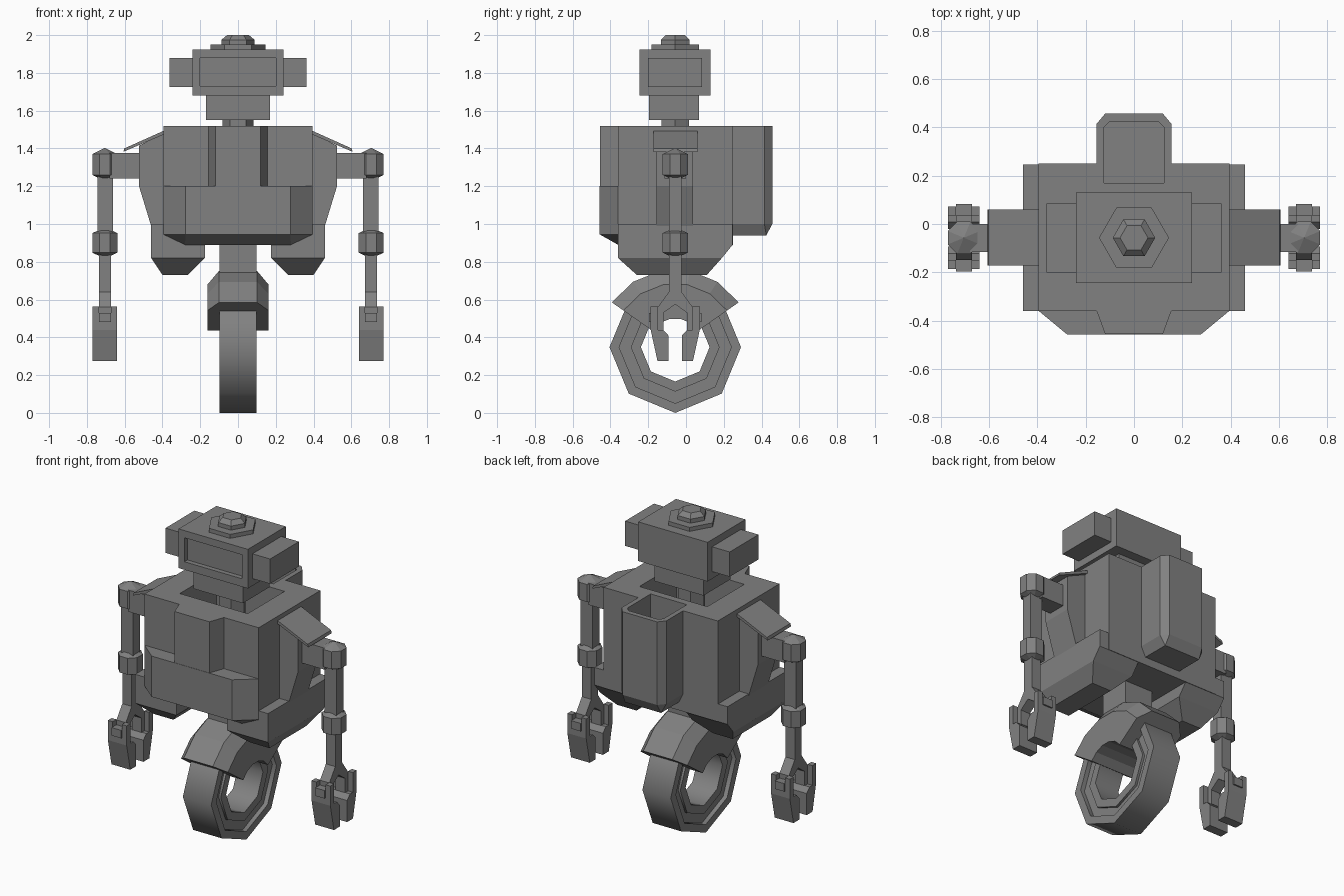
import bpy, bmesh, math

if "Cube" in bpy.data.objects:
    bpy.data.objects.remove(bpy.data.objects["Cube"])

YC = -0.057   # front-back centre line of head, arms and wheel

# Dark grey paint for every part
paint = bpy.data.materials.new("dark_grey")
paint.diffuse_color = (.22, .22, .22, 1)
paint.use_nodes = True
paint.node_tree.nodes["Principled BSDF"].inputs["Base Color"].default_value = paint.diffuse_color


def finish(name, bm):
    bmesh.ops.dissolve_limit(bm, angle_limit=0.01, verts=bm.verts, edges=bm.edges)
    bmesh.ops.recalc_face_normals(bm, faces=bm.faces)
    me = bpy.data.meshes.new(name)
    bm.to_mesh(me)
    bm.free()
    me.materials.append(paint)
    ob = bpy.data.objects.new(name, me)
    bpy.context.collection.objects.link(ob)
    return ob


def hull(name, pts):
    bm = bmesh.new()
    for p in pts:
        bm.verts.new(p)
    bmesh.ops.convex_hull(bm, input=bm.verts)
    return finish(name, bm)


def box(name, x0, x1, y0, y1, z0, z1):
    return hull(name, [(x, y, z) for x in (x0, x1) for y in (y0, y1) for z in (z0, z1)])


def prism(name, prof, axis, a, b):
    """Extrude a closed 2D profile along x, y or z from a to b."""
    def place(p, t):
        return {'x': (t, p[0], p[1]), 'y': (p[0], t, p[1]), 'z': (p[0], p[1], t)}[axis]
    bm = bmesh.new()
    r0 = [bm.verts.new(place(p, a)) for p in prof]
    r1 = [bm.verts.new(place(p, b)) for p in prof]
    n = len(prof)
    bm.faces.new(r0)
    bm.faces.new(r1[::-1])
    for i in range(n):
        bm.faces.new((r0[i], r0[(i + 1) % n], r1[(i + 1) % n], r1[i]))
    return finish(name, bm)


def sweep(name, prof, angles, cy, cz, closed):
    """Turn an (x, radius) profile around an x-directed axis."""
    bm = bmesh.new()
    rings = [[bm.verts.new((x, cy + r * math.cos(a), cz + r * math.sin(a))) for x, r in prof]
             for a in angles]
    n, m = len(rings), len(prof)
    for i in range(n if closed else n - 1):
        A, B = rings[i], rings[(i + 1) % n]
        for j in range(m):
            k = (j + 1) % m
            bm.faces.new((A[j], A[k], B[k], B[j]))
    if not closed:
        bm.faces.new(rings[0])
        bm.faces.new(rings[-1][::-1])
    return finish(name, bm)


def cut(ob, cutter):
    m = ob.modifiers.new("cut", 'BOOLEAN')
    m.operation = 'DIFFERENCE'
    m.solver = 'EXACT'
    m.object = cutter
    bpy.context.view_layer.objects.active = ob
    bpy.ops.object.modifier_apply(modifier=m.name)


def mirror(*obs):
    """Copy right-hand parts to the left."""
    for ob in obs:
        m = ob.modifiers.new("mirror", 'MIRROR')
        m.use_axis = (True, False, False)
        m.use_mirror_merge = False


def ngon(n, r, cx=0, turn=0):
    return [(cx + r * math.cos(2 * math.pi * (i + turn) / n),
             YC + r * math.sin(2 * math.pi * (i + turn) / n)) for i in range(n)]


# Head with recessed screen, ears, neck and top knob
head = box("head", -.24, .24, -.245, .13, 1.68, 1.925)
screen = box("screen_cutter", -.2, .2, -.3, -.215, 1.73, 1.88)
cut(head, screen)
mirror(box("ear", .24, .362, -.2, .085, 1.725, 1.88))
box("neck", -.17, .17, -.195, .07, 1.55, 1.68)
prism("neck_post", ngon(6, .083), 'z', 1.2, 1.55)
prism("knob_base", ngon(6, .145), 'z', 1.925, 1.95)
hull("knob", [(x, y, z) for r, z in ((.088, 1.95), (.088, 1.975), (.058, 2.0)) for x, y in ngon(6, r)])

# Torso, hollow at the top, with the chest column in front
plan = [(-.395, .25), (-.395, -.36), (-.155, -.36), (-.12, -.455),
        (.12, -.455), (.155, -.36), (.395, -.36), (.395, .25)]
torso = prism("torso", plan, 'z', .89, 1.52)
neck_well = box("neck_well_cutter", -.235, .235, -.24, .125, 1.3, 1.6)
column_end = box("column_end_cutter", -.3, .3, -.6, -.36, .8, 1.15)
cut(torso, neck_well)
cut(torso, column_end)

# Lower chest plate with chamfered corners and underside
plate = [(-.395, -.355), (-.395, -.36), (-.278, -.457), (.278, -.457), (.395, -.36), (.395, -.355)]
hull("chest_plate", [(x, y, z) for z in (.945, 1.2) for x, y in plate] +
     [(-.28, -.36, .89), (.28, -.36, .89)])

# Open backpack bin
bag_plan = [(-.155, .25), (-.155, .415), (-.12, .457), (.12, .457), (.155, .415), (.155, .25)]
bag = hull("backpack", [(x, y, z) for z in (1.0, 1.52) for x, y in bag_plan] +
           [(x, y, .94) for x in (-.125, .125) for y in (.25, .425)])
bin_hole = prism("bin_cutter", [(-.125, .17), (.125, .17), (.125, .4), (.1, .425), (-.1, .425), (-.125, .4)],
                 'z', 1.1, 1.6)
cut(torso, bin_hole)
cut(bag, bin_hole)
for c in (screen, neck_well, column_end, bin_hole):
    bpy.data.objects.remove(c)

# Hip blocks with tapered undersides
hip = hull("hip_block", [(x, y, z) for x in (.175, .46) for y, z in
                         ((-.36, 1.0), (.247, 1.0), (-.36, .82), (.247, .89), (.19, .82))] +
           [(x, y, .73) for x in (.265, .4) for y in (-.26, .11)])

# Shoulder mounts and sloped shoulder plates
mount = prism("shoulder_mount", [(.39, 1.48), (.524, 1.415), (.524, 1.2), (.46, .99), (.39, .99)],
              'y', -.155, .037)
flap = prism("shoulder_plate", [(.39, 1.495), (.602, 1.4), (.607, 1.382), (.39, 1.475)], 'y', -.172, .06)
rod = box("shoulder_rod", .51, .68, -.115, 0, 1.24, 1.375)


# Arms
def joint(name, z, h):
    """Octagonal joint with pointed top and bottom."""
    ring = ngon(8, .072, .705, .5)
    return hull(name, [(x, y, z + s * h * .62) for s in (-1, 1) for x, y in ring] +
                [(.705, YC, z - h), (.705, YC, z + h)])


shoulder = joint("shoulder_joint", 1.315, .088)
elbow = joint("elbow_joint", .9, .083)
upper = box("upper_arm", .662, .745, YC - .034, YC + .034, .9, 1.3)
half = [(.034, .895), (.034, .64), (.092, .56), (.092, .44), (.062, .44), (.062, .53)]
fore = prism("forearm", [(YC + a, z) for a, z in half] + [(YC, .575)] +
             [(YC - a, z) for a, z in half[::-1]], 'x', .672, .737)
mirror(hip, mount, flap, rod, shoulder, elbow, upper, fore)

# Gripper fingers with a pair of tabs and a peg around each palm arm
for s, side in ((-1, "front"), (1, "back")):
    f = prism(side + "_finger", [(YC + s * a, z) for a, z in
              ((.13, .48), (.13, .44), (.094, .275), (.036, .275), (.036, .41), (.065, .44), (.092, .44), (.092, .48))],
              'x', .64, .77)
    t1, t2 = [box(side + "_finger_tab", x, x + .033, *sorted((YC + s * .092, YC + s * .13)), .48, .563)
              for x in (.64, .737)]
    peg = box(side + "_finger_peg", .672, .737, *sorted((YC + s * .09, YC + s * .139)), .48, .53)
    mirror(f, t1, t2, peg)

# Wheel, grooved on both sides, with a smooth tread
rim = [(.098, .348), (.098, .297), (.07, .297), (.07, .235), (.085, .235), (.085, .182)]
wheel = sweep("wheel", rim + [(-x, r) for x, r in rim[::-1]],
              [math.pi / 4 * i for i in range(8)], YC, .348, True)
bpy.ops.object.select_all(action='DESELECT')
wheel.select_set(True)
bpy.context.view_layer.objects.active = wheel
bpy.ops.object.shade_smooth_by_angle(angle=math.radians(50))

# Fender that carries the wheel, and its strut
fen = [(.1, .41), (.162, .335), (.162, .15)]
sweep("fender", fen + [(-x, r) for x, r in fen[::-1]],
      [math.radians(35 + 22 * i) for i in range(6)], YC, .35, False)
box("strut", -.098, .098, -.155, .04, .7, .95)
